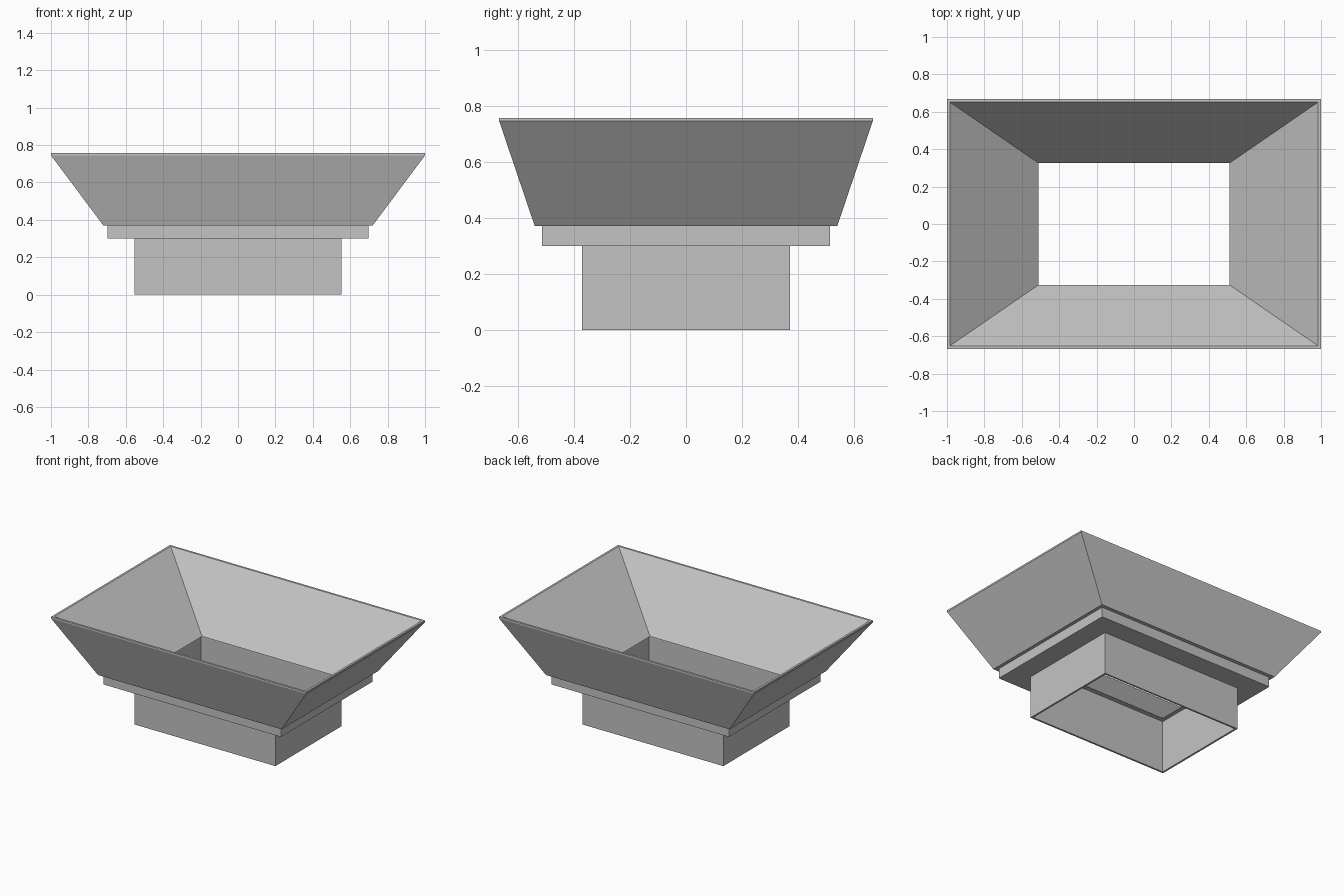
import bpy
import bmesh

# Remove the default cube
cube = bpy.data.objects.get("Cube")
if cube:
    bpy.data.objects.remove(cube, do_unlink=True)

# Plain grey metal
grey = bpy.data.materials.new("grey_metal")
grey.use_nodes = True
colour = (0.55, 0.55, 0.55, 1.0)
grey.diffuse_color = colour
grey.node_tree.nodes["Principled BSDF"].inputs["Base Color"].default_value = colour


def rectangular_shell(name, sections):
    """Closed hollow shell through rectangles given as (half width, half depth, height)."""
    bm = bmesh.new()
    rings = [[bm.verts.new((sx * hx, sy * hy, z))
              for sx, sy in ((-1, -1), (1, -1), (1, 1), (-1, 1))]
             for hx, hy, z in sections]
    for i, ring in enumerate(rings):
        following = rings[(i + 1) % len(rings)]
        for j in range(4):
            k = (j + 1) % 4
            bm.faces.new((ring[j], ring[k], following[k], following[j]))
    bmesh.ops.recalc_face_normals(bm, faces=bm.faces[:])
    mesh = bpy.data.meshes.new(name)
    bm.to_mesh(mesh)
    bm.free()
    mesh.materials.append(grey)
    part = bpy.data.objects.new(name, mesh)
    bpy.context.collection.objects.link(part)
    return part


TOP, LIP, SEAT, STEP = 0.757, 0.745, 0.37, 0.30
NECK_X, NECK_Y, WALL = 0.553, 0.371, 0.013

# Flared funnel with a thin upright lip; the inside slopes to the opening
rectangular_shell("funnel", [
    (0.51, 0.325, SEAT),
    (0.72, 0.54, SEAT),
    (1.0, 0.667, LIP),
    (1.0, 0.667, TOP),
    (0.985, 0.652, TOP),
])

# Flat collar under the funnel
rectangular_shell("collar", [
    (NECK_X, NECK_Y, STEP),
    (0.697, 0.514, STEP),
    (0.697, 0.514, SEAT),
    (NECK_X, NECK_Y, SEAT),
])

# Thin-walled open neck
rectangular_shell("neck", [
    (NECK_X - WALL, NECK_Y - WALL, 0),
    (NECK_X, NECK_Y, 0),
    (NECK_X, NECK_Y, SEAT),
    (NECK_X - WALL, NECK_Y - WALL, SEAT),
])
